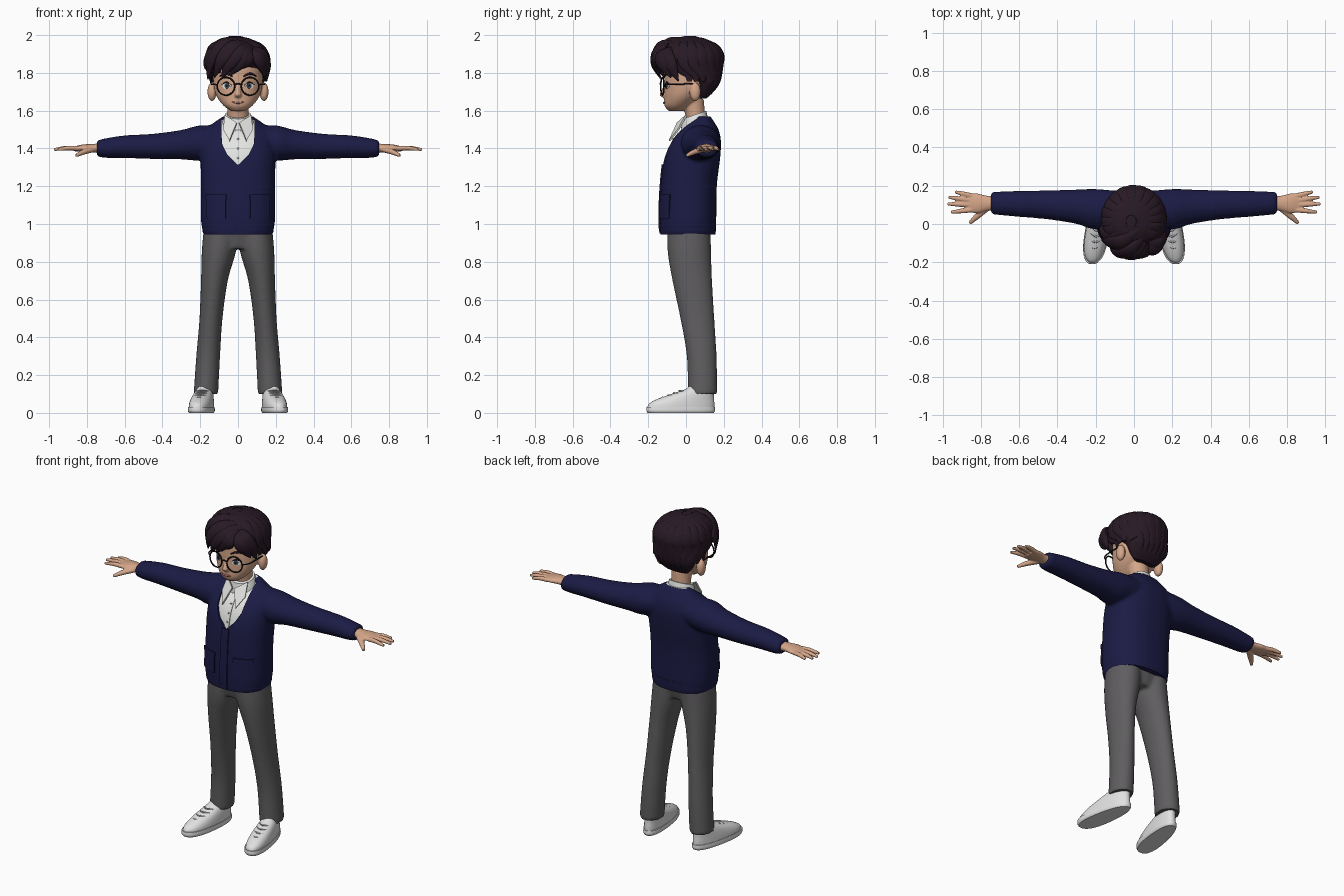
import bpy, bmesh, math
from mathutils import Vector, Matrix

if "Cube" in bpy.data.objects:
    bpy.data.objects.remove(bpy.data.objects["Cube"])

X, Y, Z = Vector((1, 0, 0)), Vector((0, 1, 0)), Vector((0, 0, 1))
LOW = Vector((0, 0, -5))


def material(name, r, g, b):
    m = bpy.data.materials.new(name)
    m.diffuse_color = (r, g, b, 1)
    m.use_nodes = True
    m.node_tree.nodes["Principled BSDF"].inputs["Base Color"].default_value = m.diffuse_color
    return m


skin = material("skin", 0.66, 0.38, 0.25)
dark_hair = material("dark hair", 0.021, 0.010, 0.018)
navy = material("navy wool", 0.011, 0.011, 0.060)
white = material("white cotton", 0.78, 0.79, 0.77)
grey = material("grey cloth", 0.115, 0.110, 0.115)
shoe_white = material("shoe white", 0.74, 0.75, 0.74)
black = material("black frame", 0.012, 0.010, 0.012)
lip = material("lip", 0.42, 0.17, 0.13)
iris_blue = material("iris", 0.06, 0.09, 0.13)
pale_grey = material("pale grey", 0.45, 0.46, 0.46)


def dense(rings, steps):
    """Catmull-Rom resampling of rings (x, y, z, radius_u, radius_v)."""
    r = [Vector(a) for a in rings]
    out = []
    for i in range(len(r) - 1):
        a, b, c, d = r[max(i - 1, 0)], r[i], r[i + 1], r[min(i + 2, len(r) - 1)]
        for k in range(steps):
            t = k / steps
            out.append(0.5 * (2 * b + (c - a) * t + (2 * a - 5 * b + 4 * c - d) * t * t
                              + (3 * b - a - 3 * c + d) * t ** 3))
    return out + [r[-1]]


def loft(bm, rings, u=None, v=None, origin=LOW, p=2.0, n=24, steps=6):
    """Skin rings; without u and v the rings follow the path, flat towards origin."""
    rs = dense(rings, steps)
    pts = [Vector(q[:3]) for q in rs]
    loops = []
    for i, q in enumerate(rs):
        uu, vv = u, v
        if u is None:
            t = (pts[min(i + 1, len(pts) - 1)] - pts[max(i - 1, 0)]).normalized()
            uu = t.cross(pts[i] - origin).normalized()
            vv = uu.cross(t)
        loop = []
        for k in range(n):
            c, s = math.cos(2 * math.pi * k / n), math.sin(2 * math.pi * k / n)
            a = math.copysign(abs(c) ** (2 / p), c) * max(q[3], 0.001)
            b = math.copysign(abs(s) ** (2 / p), s) * max(q[4], 0.001)
            loop.append(bm.verts.new(pts[i] + uu * a + vv * b))
        loops.append(loop)
    for a, b in zip(loops, loops[1:]):
        for k in range(n):
            bm.faces.new((a[k], a[(k + 1) % n], b[(k + 1) % n], b[k]))
    bm.faces.new(loops[0])
    bm.faces.new(loops[-1])


def ball(bm, centre, radii):
    mat = Matrix.Translation(centre) @ Matrix.Diagonal((*radii, 1))
    bmesh.ops.create_uvsphere(bm, u_segments=20, v_segments=12, radius=1, matrix=mat)


def finish(bm, name, mat, voxel=0, solid=0, cutter=None, smooth=4):
    """Turn a bmesh into an object, fuse or thicken it, then shade it."""
    bmesh.ops.recalc_face_normals(bm, faces=bm.faces)
    me = bpy.data.meshes.new(name)
    bm.to_mesh(me)
    bm.free()
    ob = bpy.data.objects.new(name, me)
    bpy.context.collection.objects.link(ob)
    if voxel:
        m = ob.modifiers.new("fuse", 'REMESH')
        m.mode, m.voxel_size = 'VOXEL', voxel
        m = ob.modifiers.new("soften", 'SMOOTH')
        m.factor, m.iterations = 0.5, smooth
    if solid:
        m = ob.modifiers.new("thickness", 'SOLIDIFY')
        m.thickness, m.offset = solid, 0
    if cutter:
        m = ob.modifiers.new("cut", 'BOOLEAN')
        m.object, m.operation, m.solver = cutter, 'DIFFERENCE', 'EXACT'
    if ob.modifiers:
        dg = bpy.context.evaluated_depsgraph_get()
        baked = bpy.data.meshes.new_from_object(ob.evaluated_get(dg))
        ob.modifiers.clear()
        ob.data = baked
    ob.data.materials.clear()
    ob.data.materials.append(mat)
    bpy.ops.object.select_all(action='DESELECT')
    ob.select_set(True)
    bpy.context.view_layer.objects.active = ob
    bpy.ops.object.shade_smooth_by_angle(angle=math.radians(40))
    return ob


def front_y(rings, x, z, p):
    """Front surface depth of an upright loft."""
    rs = dense(rings, 8)
    for a, b in zip(rs, rs[1:]):
        if a[2] <= z <= b[2]:
            q = a.lerp(b, (z - a[2]) / (b[2] - a[2]))
            f = min(abs((x - q[0]) / q[3]), 0.99)
            return q[1] - q[4] * (1 - f ** p) ** (1 / p)
    return 0


def panel(name, rings, x0, x1, z0, z1, mat, lift, p=2.4, thick=0.008):
    """Cloth panel following the front of a loft."""
    bm = bmesh.new()
    g = [[bm.verts.new((x, front_y(rings, x, z, p) - lift, z))
          for x in [x0 + (x1 - x0) * i / 6 for i in range(7)]]
         for z in [z0 + (z1 - z0) * j / 12 for j in range(13)]]
    for a, b in zip(g, g[1:]):
        for i in range(6):
            bm.faces.new((a[i], a[i + 1], b[i + 1], b[i]))
    finish(bm, name, mat, solid=thick)


# Cardigan: torso and sleeves fused, neck opening cut out
torso = [(0, .01, .95, .182, .143), (0, .01, 1.02, .196, .15), (0, .015, 1.2, .196, .148),
         (0, .033, 1.35, .198, .148), (0, .052, 1.44, .19, .133), (0, .07, 1.50, .165, .102),
         (0, .082, 1.535, .13, .07), (0, .09, 1.57, .08, .04)]
sleeve = [(.05, .09, 1.45, .08, .07), (.2, .078, 1.43, .105, .092), (.3, .09, 1.42, .09, .078),
          (.45, .10, 1.411, .076, .067), (.6, .105, 1.409, .068, .060),
          (.70, .108, 1.402, .062, .052), (.748, .11, 1.40, .058, .042)]
bm = bmesh.new()
outline = [(0, 1.31), (.055, 1.365), (.083, 1.42), (.088, 1.48), (.082, 1.7)]
outline += [(-x, z) for x, z in outline[:0:-1]]
face = bm.faces.new([bm.verts.new((x, -.4, z)) for x, z in outline])
ext = bmesh.ops.extrude_face_region(bm, geom=[face])["geom"]
bmesh.ops.translate(bm, vec=(0, .46, 0), verts=[e for e in ext if isinstance(e, bmesh.types.BMVert)])
cutter = finish(bm, "neck_cutter", navy)
cutter.hide_render = True
bm = bmesh.new()
loft(bm, torso, X, Y, p=2.4, n=40)
for s in (-1, 1):
    loft(bm, [(q[0] * s, *q[1:]) for q in sleeve], Y, Z)
finish(bm, "cardigan", navy, voxel=.01, cutter=cutter, smooth=6)
bpy.data.objects.remove(cutter)
bm = bmesh.new()
loft(bm, [(0, .01, .945, .181, .145), (0, .01, .965, .188, .148), (0, .01, 1.005, .19, .15)],
     X, Y, p=2.4, n=40)
finish(bm, "cardigan_hem", navy)
panel("button_band", torso, -.024, .024, .95, 1.315, navy, .003)
for s in (-1, 1):
    panel("pocket", torso, s * .065, s * .165, 1.03, 1.13, navy, .002)
    panel("pocket_trim", torso, s * .062, s * .168, 1.13, 1.155, navy, .005)

# Shirt, collar and buttons
shirt = [(x, y, z, a - .012, b - .012) for x, y, z, a, b in torso]
bm = bmesh.new()
loft(bm, shirt, X, Y, p=2.4, n=40)
finish(bm, "shirt", white)
panel("shirt_placket", shirt, -.014, .014, 1.31, 1.5, white, .002, thick=.005)
bm = bmesh.new()
loft(bm, [(0, .045, 1.49, .092, .078), (0, .045, 1.54, .082, .07), (0, .045, 1.578, .070, .062)], X, Y)
for v in bm.verts:
    v.co.z += .35 * (v.co.y - .045)
finish(bm, "collar_band", white)
bm = bmesh.new()
for s in (-1, 1):
    bm.faces.new([bm.verts.new((s * x, y, z)) for x, y, z in
                  [(.006, -.045, 1.535), (.068, .0, 1.575), (.078, -.04, 1.50), (.045, -.088, 1.44)]])
finish(bm, "collar_flaps", white, solid=.009)
bm = bmesh.new()
for z in (1.35, 1.40, 1.45):
    ball(bm, (0, front_y(shirt, 0, z, 2.4) - .005, z), (.006, .003, .006))
finish(bm, "shirt_buttons", pale_grey)

# Trousers
leg = [(.17, .088, .10, .065, .078), (.158, .083, .3, .063, .079), (.143, .06, .5, .061, .09),
       (.125, .033, .7, .071, .105), (.102, .018, .85, .09, .115), (.09, .015, .97, .092, .115)]
bm = bmesh.new()
for s in (-1, 1):
    loft(bm, [(q[0] * s, *q[1:]) for q in leg], X, Y, n=32)
loft(bm, [(0, .015, .87, .12, .09), (0, .015, .97, .165, .115)], X, Y, p=2.4)
finish(bm, "trousers", grey, voxel=.01)

# Shoes: sole, upper and laces, toes turned out
def splay(bm, s):
    for v in bm.verts:
        v.co.x = s * (v.co.x * (1 - .6 * v.co.y) + .172 - .15 * (v.co.y - .1))


for s in (-1, 1):
    bm = bmesh.new()
    loft(bm, [(0, -.028, 0, .057, .175), (0, -.028, .012, .062, .182), (0, -.028, .032, .061, .181)],
         X, Y, p=2.4, n=36)
    splay(bm, s)
    finish(bm, "shoe_sole", shoe_white)
    bm = bmesh.new()
    loft(bm, [(0, -.028, .025, .059, .178), (0, -.022, .05, .058, .172), (0, .0, .075, .055, .148),
              (0, .035, .10, .05, .112), (0, .07, .125, .042, .075), (0, .075, .14, .036, .06)],
         X, Y, p=2.2, n=36)
    splay(bm, s)
    finish(bm, "shoe_upper", shoe_white)
    bm = bmesh.new()
    for i in range(4):
        y, z = -.125 + .03 * i, .082 + .012 * i
        loft(bm, [(-.03, y + .02, z - .004, .005, .004), (0, y, z, .005, .004),
                  (.03, y + .02, z - .004, .005, .004)], n=8)
    splay(bm, s)
    finish(bm, "shoe_laces", pale_grey)

# Hands: palm, four fingers and thumb fused
fingers = [((.84, .145), (.935, .168)), ((.85, .123), (.968, .14)),
           ((.85, .10), (.975, .105)), ((.84, .075), (.955, .062))]
for s in (-1, 1):
    bm = bmesh.new()
    loft(bm, [(s * .72, .11, 1.40, .036, .028), (s * .77, .108, 1.402, .04, .022),
              (s * .82, .108, 1.402, .052, .019), (s * .868, .112, 1.398, .048, .013)], Y, Z)
    for (x0, y0), (x1, y1) in fingers:
        loft(bm, [(s * x0, y0, 1.40, .014, .013), (s * (x0 + x1) / 2, (y0 + y1) / 2, 1.402, .013, .012),
                  (s * x1, y1, 1.394, .008, .008)], n=12)
    loft(bm, [(s * .77, .085, 1.395, .02, .016), (s * .82, .04, 1.38, .016, .014),
              (s * .858, .004, 1.362, .009, .009)], n=12)
    finish(bm, "hand", skin, voxel=.0045, smooth=2)

# Head with neck, ears and nose fused
head = [(0, -.055, 1.597, .035, .035), (0, -.043, 1.625, .075, .070), (0, -.017, 1.67, .110, .098),
        (0, .004, 1.72, .127, .118), (0, .016, 1.78, .132, .13), (0, .022, 1.85, .13, .13),
        (0, .025, 1.92, .09, .09)]
bm = bmesh.new()
loft(bm, head, X, Y, n=40)
loft(bm, [(0, .065, 1.50, .06, .055), (0, .05, 1.57, .056, .052), (0, .035, 1.66, .06, .06)], X, Y)
loft(bm, [(0, -.103, 1.74, .011, .012), (0, -.12, 1.70, .014, .014), (0, -.124, 1.683, .018, .017),
          (0, -.112, 1.668, .012, .01)], X, Y, n=16)
for s in (-1, 1):
    ball(bm, (s * .138, .048, 1.70), (.024, .03, .05))
finish(bm, "head", skin, voxel=.006, smooth=3)


# Painted face
def disc(name, x, z, rx, rz, mat, lift):
    bm = bmesh.new()
    pts = [(x + rx * math.cos(a), z + rz * math.sin(a)) for a in [math.pi * k / 12 for k in range(24)]]
    ring = [bm.verts.new((a, front_y(head, a, b, 2) - lift, b)) for a, b in pts]
    mid = bm.verts.new((x, front_y(head, x, z, 2) - lift, z))
    for k in range(24):
        bm.faces.new((ring[k], ring[(k + 1) % 24], mid))
    finish(bm, name, mat, solid=.003)


def stroke(name, pts, r, mat):
    bm = bmesh.new()
    loft(bm, [(x, front_y(head, x, z, 2) - .002, z, r * k, r * k) for x, z, k in pts], n=10)
    finish(bm, name, mat)


for s in (-1, 1):
    disc("eye_white", s * .06, 1.732, .023, .016, white, .003)
    disc("iris", s * .059, 1.732, .0125, .0145, iris_blue, .006)
    disc("pupil", s * .059, 1.732, .006, .007, black, .009)
    stroke("eyelid", [(s * .036, 1.735, .5), (s * .06, 1.75, 1), (s * .086, 1.737, .7)], .004, dark_hair)
    stroke("eyebrow", [(s * .03, 1.782, .6), (s * .065, 1.796, 1), (s * .098, 1.782, .4)], .006, dark_hair)
stroke("mouth", [(-.034, 1.648, .3), (-.015, 1.642, 1), (.015, 1.642, 1), (.034, 1.648, .3)], .005, lip)

# Glasses
for s in (-1, 1):
    bpy.ops.mesh.primitive_torus_add(major_radius=.047, minor_radius=.0042, major_segments=36,
                                     minor_segments=8, location=(s * .064, -.125, 1.729),
                                     rotation=(math.pi / 2, 0, s * .18))
    rim = bpy.context.object
    rim.name = "glasses_rim"
    rim.data.materials.append(black)
    bpy.ops.object.shade_smooth_by_angle()
bm = bmesh.new()
loft(bm, [(-.019, -.133, 1.738, .004, .004), (0, -.137, 1.743, .004, .004), (.019, -.133, 1.738, .004, .004)], n=8)
for s in (-1, 1):
    loft(bm, [(s * .11, -.117, 1.738, .004, .004), (s * .138, -.08, 1.74, .004, .004),
              (s * .142, .05, 1.742, .004, .004)], n=8)
finish(bm, "glasses_bridge_and_arms", black)

# Hair: scalp volume
scalp = [(0, .09, 1.665, .075, .018), (0, .10, 1.70, .108, .046), (0, .105, 1.755, .138, .072),
         (0, .065, 1.80, .155, .122), (0, .03, 1.85, .163, .162), (-.003, .025, 1.90, .160, .168),
         (-.01, .02, 1.95, .128, .135), (-.015, .015, 1.98, .082, .09), (-.015, .015, 1.992, .03, .035)]
bm = bmesh.new()
loft(bm, scalp, X, Y, n=40)
finish(bm, "hair_volume", dark_hair)

# Hair: locks falling from the crown around sides and back
core = Vector((0, .03, 1.80))
bm = bmesh.new()
for i in range(15):
    a = math.radians(-38 + i * 256 / 14)
    behind = max(0, math.sin(a))
    pts = []
    for k, w, q in zip((8, 6, 5, 4, 2 if behind > .2 else 3, 1 if behind > .5 else 3),
                       (.3, .8, 1, 1, .8, .3), range(6)):
        x, y, z, ru, rv = scalp[k]
        t = a + .05 * q
        drop = .045 if q == 5 and behind <= .5 else 0
        if q == 5 and k == 3 and behind > .2:
            continue
        pts.append((x + (ru - .004) * math.cos(t), y + (rv - .004) * math.sin(t), z - drop, .036 * w, .012 * w))
    loft(bm, pts, origin=core, n=12, steps=4)
finish(bm, "crown_locks", dark_hair)

# Hair: side-parted fringe
fringe = [
    [(.05, -.07, 1.955), (-.02, -.135, 1.94), (-.085, -.15, 1.87), (-.125, -.115, 1.775)],
    [(.06, -.09, 1.945), (.01, -.15, 1.915), (-.045, -.16, 1.85), (-.085, -.135, 1.77)],
    [(.065, -.1, 1.935), (.035, -.15, 1.90), (-.005, -.155, 1.845), (-.045, -.14, 1.785)],
    [(.07, -.1, 1.925), (.05, -.148, 1.89), (.025, -.147, 1.855), (-.005, -.135, 1.815)],
    [(.03, -.03, 1.975), (-.07, -.095, 1.955), (-.14, -.085, 1.87), (-.16, -.06, 1.765)],
    [(.08, -.07, 1.93), (.118, -.105, 1.90), (.148, -.08, 1.84), (.152, -.04, 1.755)],
    [(.08, -.09, 1.925), (.105, -.13, 1.89), (.13, -.115, 1.84), (.142, -.08, 1.775)],
    [(-.09, -.06, 1.95), (-.14, -.06, 1.90), (-.163, -.03, 1.85), (-.178, -.05, 1.87)]]
bm = bmesh.new()
for pts in fringe:
    loft(bm, [(*q, .042 * w, .025 * w) for q, w in zip(pts, (.5, 1, .9, .08))], origin=core, n=14)
finish(bm, "fringe_locks", dark_hair)
